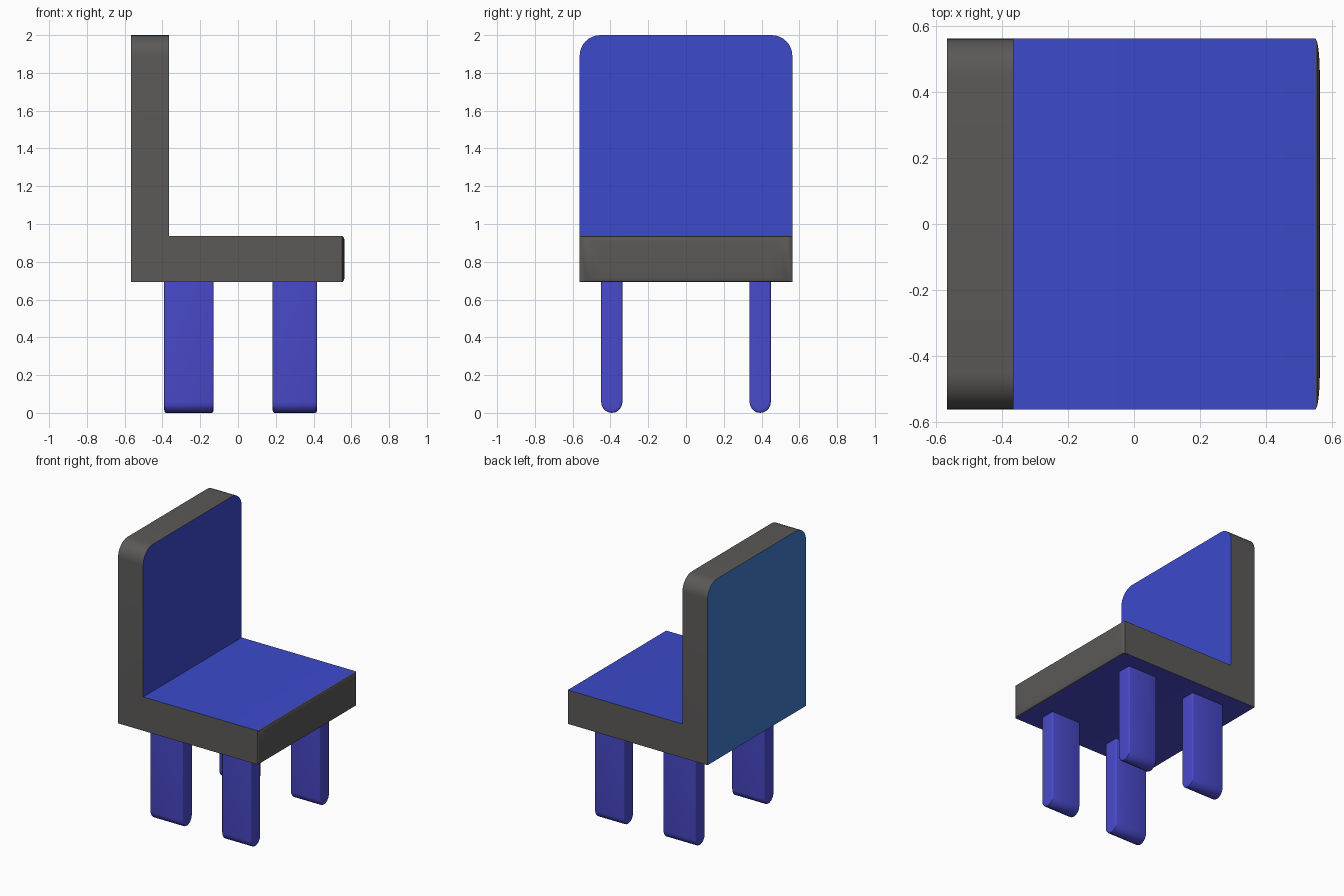
import bpy, bmesh, math

if "Cube" in bpy.data.objects:
    bpy.data.objects.remove(bpy.data.objects["Cube"])


def material(name, rgb):
    m = bpy.data.materials.new(name)
    m.diffuse_color = (*rgb, 1)
    m.use_nodes = True
    m.node_tree.nodes["Principled BSDF"].inputs["Base Color"].default_value = m.diffuse_color
    return m


GREY = material("edge_grey", (0.105, 0.1, 0.097))
BLUE = material("cushion_blue", (0.045, 0.068, 0.6))
LEG_BLUE = material("leg_blue", (0.068, 0.068, 0.6))
TEAL = material("rear_teal", (0.052, 0.2, 0.6))


def prism(bm, points, offset):
    """Extrude a closed outline along an offset vector."""
    near = [bm.verts.new(p) for p in points]
    far = [bm.verts.new([c + d for c, d in zip(p, offset)]) for p in points]
    n = len(points)
    for i in range(n):
        j = (i + 1) % n
        bm.faces.new((near[i], near[j], far[j], far[i]))
    bm.faces.new(near)
    bm.faces.new(far)
    bmesh.ops.recalc_face_normals(bm, faces=bm.faces)
    bm.normal_update()


def dome(bm, face, pivot, depth, sy, sz, steps=4):
    """Replace an x-facing face with a shallow pillow."""
    ring = list(face.verts)
    base = [v.co.copy() for v in ring]
    bm.faces.remove(face)
    for k in range(1, steps + 1):
        a = k / steps * math.pi / 2
        t = 1 - math.cos(a)
        fy, fz = 1 - (1 - sy) * t, 1 - (1 - sz) * t
        new = [bm.verts.new((c.x + depth * math.sin(a),
                             pivot[0] + (c.y - pivot[0]) * fy,
                             pivot[1] + (c.z - pivot[1]) * fz)) for c in base]
        for i in range(len(ring)):
            j = (i + 1) % len(ring)
            bm.faces.new((ring[i], ring[j], new[j], new[i]))
        ring = new
    bm.faces.new(ring)


def finish(bm, name, mats):
    bmesh.ops.recalc_face_normals(bm, faces=bm.faces)
    me = bpy.data.meshes.new(name)
    bm.to_mesh(me)
    bm.free()
    for m in mats:
        me.materials.append(m)
    ob = bpy.data.objects.new(name, me)
    bpy.context.collection.objects.link(ob)
    bpy.ops.object.select_all(action='DESELECT')
    ob.select_set(True)
    bpy.context.view_layer.objects.active = ob
    bpy.ops.object.shade_smooth_by_angle(angle=math.radians(30))
    return ob


# Seat and backrest: one L-shaped body
W = 0.563
bm = bmesh.new()
outline = [(-0.567, 0.692), (0.55, 0.692), (0.55, 0.937),
           (-0.365, 0.937), (-0.365, 2.0), (-0.567, 2.0)]
prism(bm, [(x, -W, z) for x, z in outline], (0, 2 * W, 0))

# Rounded upper corners of the backrest
corners = [e for e in bm.edges
           if all(v.co.z > 1.99 for v in e.verts)
           and abs(e.verts[0].co.y - e.verts[1].co.y) < 0.01]
bmesh.ops.bevel(bm, geom=corners, offset=0.11, segments=8, profile=0.5,
                affect='EDGES')
bm.normal_update()

# Panel colours by facing direction
for f in bm.faces:
    n, c = f.normal, f.calc_center_median()
    if n.x < -0.9:
        f.material_index = 3
    elif n.z < -0.9:
        f.material_index = 2
    elif (n.z > 0.9 and c.z < 1) or (n.x > 0.9 and c.x < 0):
        f.material_index = 1

# Softly bulging front edge of the seat
front = next(f for f in bm.faces if f.normal.x > 0.9 and f.calc_center_median().x > 0.5)
dome(bm, front, (0, 0.8145), 0.014, 0.8, 0.75)
finish(bm, "seat_and_back", [GREY, BLUE, LEG_BLUE, TEAL])

# Four flat legs with round feet
R, Y = 0.056, 0.393
for label, x0, x1 in (("rear", -0.382, -0.138), ("front", 0.192, 0.41)):
    for side, y in (("right", -Y), ("left", Y)):
        bm = bmesh.new()
        foot = [(y - R * math.cos(a), R - R * math.sin(a))
                for a in (i * math.pi / 10 for i in range(11))]
        outline = [(y - R, 0.7)] + foot + [(y + R, 0.7)]
        prism(bm, [(x0, py, pz) for py, pz in outline], (x1 - x0, 0, 0))
        for f in [f for f in bm.faces if abs(f.normal.x) > 0.9]:
            dome(bm, f, (y, 0.7), math.copysign(0.009, f.normal.x), 0.8, 0.97)
        finish(bm, f"{label}_{side}_leg", [LEG_BLUE])
